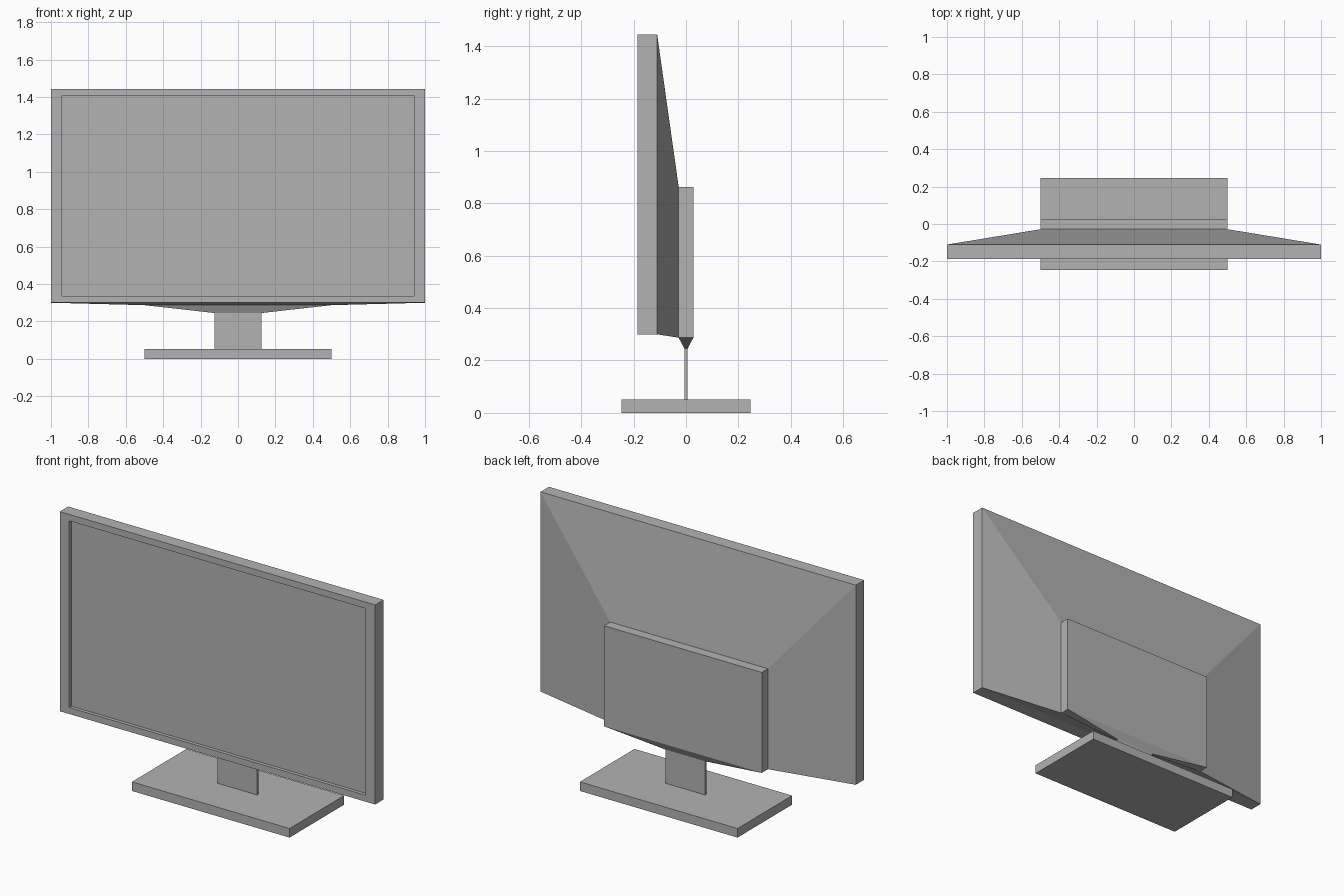
import bpy
import bmesh

if "Cube" in bpy.data.objects:
    bpy.data.objects.remove(bpy.data.objects["Cube"])

grey = bpy.data.materials.new("plain grey")
grey.use_nodes = True
colour = (0.45, 0.45, 0.45, 1)
grey.diffuse_color = colour
grey.node_tree.nodes["Principled BSDF"].inputs["Base Color"].default_value = colour


def loft(name, rings):
    """Join four-cornered rings into a closed, flat-shaded solid."""
    bm = bmesh.new()
    loops = [[bm.verts.new(p) for p in ring] for ring in rings]
    for a, b in zip(loops, loops[1:]):
        for i in range(4):
            j = (i + 1) % 4
            bm.faces.new((a[i], a[j], b[j], b[i]))
    bm.faces.new(loops[0])
    bm.faces.new(loops[-1])
    bmesh.ops.recalc_face_normals(bm, faces=bm.faces)
    mesh = bpy.data.meshes.new(name)
    bm.to_mesh(mesh)
    bm.free()
    mesh.materials.append(grey)
    obj = bpy.data.objects.new(name, mesh)
    bpy.context.collection.objects.link(obj)
    return obj


def upright(y, half_x, low, high):
    return [(-half_x, y, low), (half_x, y, low), (half_x, y, high), (-half_x, y, high)]


def level(z, half_x, half_y):
    return [(-half_x, -half_y, z), (half_x, -half_y, z), (half_x, half_y, z), (-half_x, half_y, z)]


# Recessed screen, bezel, tapered back and rear box in one shell
loft("display_housing", [
    upright(-0.166, 0.94, 0.337, 1.407),
    upright(-0.186, 0.94, 0.337, 1.407),
    upright(-0.186, 1.0, 0.30, 1.444),
    upright(-0.11, 1.0, 0.30, 1.444),
    upright(-0.028, 0.5, 0.287, 0.863),
    upright(0.028, 0.5, 0.287, 0.863),
])

# Wedge under the rear box, narrowing to the flat stem
loft("stand_neck", [
    level(0.287, 0.5, 0.028),
    level(0.245, 0.125, 0.006),
    level(0.05, 0.125, 0.006),
])

# Rectangular foot
loft("stand_base", [level(0.052, 0.5, 0.247), level(0, 0.5, 0.247)])
